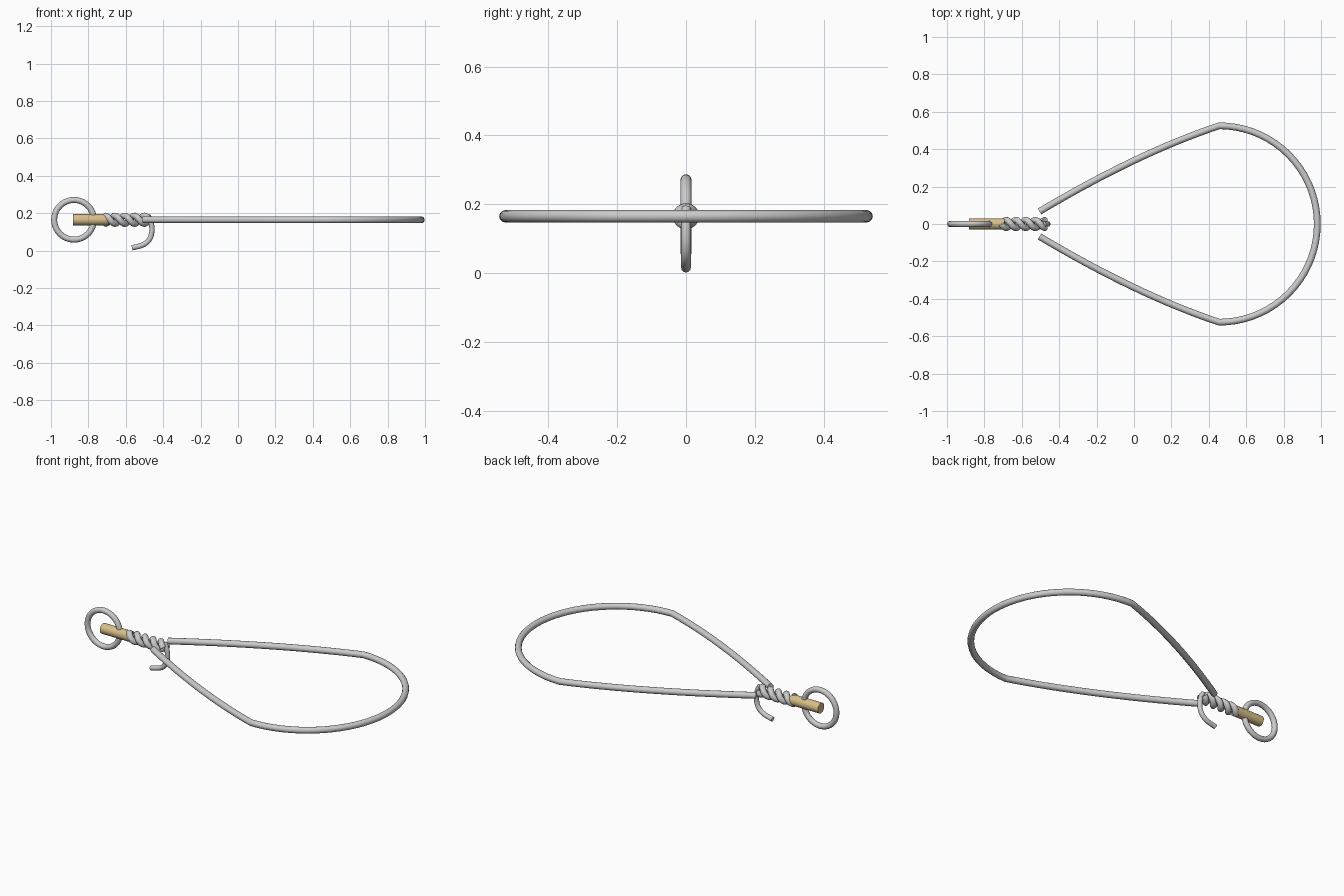
import bpy
from math import sin, cos, pi
from mathutils import Vector

if "Cube" in bpy.data.objects:
    bpy.data.objects.remove(bpy.data.objects["Cube"])

Z = 0.165  # height of the main axis


def smooth(obj):
    bpy.ops.object.select_all(action='DESELECT')
    obj.select_set(True)
    bpy.context.view_layer.objects.active = obj
    bpy.ops.object.shade_smooth_by_angle(angle=0.8)


def wire(name, points, radius):
    """Round wire with capped ends along a list of points."""
    cu = bpy.data.curves.new(name, 'CURVE')
    cu.dimensions = '3D'
    cu.bevel_depth = radius
    cu.bevel_resolution = 4
    cu.use_fill_caps = True
    sp = cu.splines.new('POLY')
    sp.points.add(len(points) - 1)
    for p, co in zip(sp.points, points):
        p.co = (*co, 1)
    obj = bpy.data.objects.new(name, cu)
    bpy.context.collection.objects.link(obj)
    bpy.ops.object.select_all(action='DESELECT')
    obj.select_set(True)
    bpy.context.view_layer.objects.active = obj
    bpy.ops.object.convert(target='MESH')
    obj = bpy.context.object
    obj.name = name
    smooth(obj)
    return obj


def bezier(pts, n):
    """Sample a Bezier curve of any degree."""
    out = []
    for i in range(n + 1):
        t, q = i / n, [Vector(p) for p in pts]
        while len(q) > 1:
            q = [a.lerp(b, t) for a, b in zip(q, q[1:])]
        out.append(q[0])
    return out


# snare loop: bowed leg, half circle, mirrored leg
leg = bezier([(-0.505, 0.067, Z), (0.02, 0.38, Z), (0.455, 0.525, Z)], 16)
arc = [Vector((0.455 + 0.525 * sin(a), 0.525 * cos(a), Z))
       for a in (pi * i / 36 for i in range(1, 36))]
other = [Vector((p.x, -p.y, p.z)) for p in reversed(leg)]
wire("loop", leg + arc + other, 0.018)

# two twisted strands
for k in range(2):
    pts = []
    for i in range(65):
        t = i / 64
        a = 2 * pi * 2.25 * t + pi * k
        pts.append((-0.71 + 0.235 * t, -0.021 * sin(a), Z + 0.021 * cos(a)))
    wire(f"twisted_strand_{k + 1}", pts, 0.017)

# hooked tail
wire("hook", bezier([(-0.482, 0, 0.188), (-0.45, 0, 0.15), (-0.438, 0, 0.025),
                     (-0.51, 0, 0.03), (-0.567, 0, 0.015)], 20), 0.014)

# brass ferrule
brass = bpy.data.materials.new("brass")
brass.diffuse_color = (0.68, 0.52, 0.25, 1)
brass.use_nodes = True
brass.node_tree.nodes["Principled BSDF"].inputs["Base Color"].default_value = brass.diffuse_color
bpy.ops.mesh.primitive_cylinder_add(vertices=24, radius=0.03, depth=0.19,
                                    location=(-0.787, 0, Z), rotation=(0, pi / 2, 0))
ferrule = bpy.context.object
ferrule.name = "ferrule"
ferrule.data.materials.append(brass)
smooth(ferrule)

# anchor ring
bpy.ops.mesh.primitive_torus_add(major_radius=0.106, minor_radius=0.016,
                                 major_segments=40, minor_segments=14,
                                 location=(-0.877, 0, Z), rotation=(pi / 2, 0, 0))
bpy.context.object.name = "anchor_ring"
smooth(bpy.context.object)
